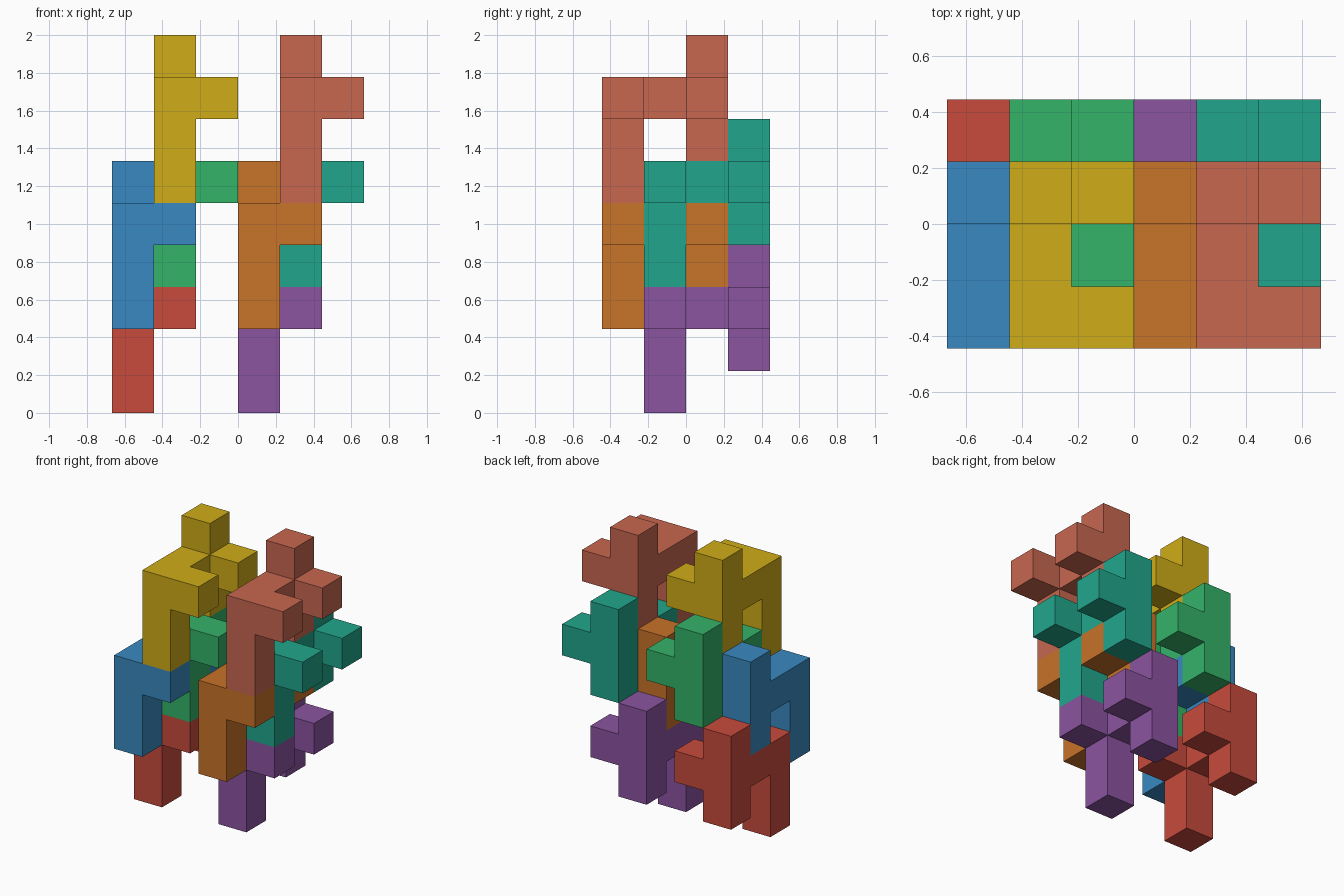
import bpy, bmesh
from math import radians
from mathutils import Vector

if "Cube" in bpy.data.objects:
    bpy.data.objects.remove(bpy.data.objects["Cube"])

U = 2 / 9  # edge of one cube cell

# Cells of the repeated block: front post, bridge, raised rear post, two side arms
CELLS = ([(0, 0, k) for k in range(3)] + [(0, 1, 2)]
         + [(0, 2, k) for k in (1, 2, 3)] + [(1, 0, 2), (1, 2, 2)])
AXES = [Vector(v) for v in ((1, 0, 0), (0, 1, 0), (0, 0, 1))]


def linear(c):
    c /= 255
    return c / 12.92 if c <= 0.04045 else ((c + 0.055) / 1.055) ** 2.4


def block(name, offset, rgb):
    bm = bmesh.new()
    # outer skin: one quad for each cell side without a neighbour
    for cell in CELLS:
        centre = Vector(cell) + Vector((0.5, 0.5, 0.5))
        for i in range(3):
            for s in (1, -1):
                n = AXES[i] * s
                if tuple(int(a) for a in Vector(cell) + n) in CELLS:
                    continue
                u, v = AXES[(i + 1) % 3], AXES[(i + 2) % 3] * s
                quad = [centre + (n + u * a + v * b) / 2
                        for a, b in ((-1, -1), (1, -1), (1, 1), (-1, 1))]
                bm.faces.new([bm.verts.new((p + Vector(offset)) * U) for p in quad])
    bmesh.ops.remove_doubles(bm, verts=bm.verts, dist=1e-4)
    # merge coplanar quads into large flat faces
    bmesh.ops.dissolve_limit(bm, angle_limit=radians(1), verts=bm.verts, edges=bm.edges)
    bmesh.ops.recalc_face_normals(bm, faces=bm.faces)
    mesh = bpy.data.meshes.new(name)
    bm.to_mesh(mesh)
    bm.free()
    mat = bpy.data.materials.new(name + "_colour")
    mat.diffuse_color = (*[linear(c) for c in rgb], 1)
    mat.use_nodes = True
    mat.node_tree.nodes["Principled BSDF"].inputs["Base Color"].default_value = mat.diffuse_color
    mesh.materials.append(mat)
    bpy.context.collection.objects.link(bpy.data.objects.new(name, mesh))


# Interlocking levels, repeated in a left and a right stack
LEVELS = [("bottom_rear", (0, -1, 0), (200, 75, 60), (139, 84, 160)),
          ("lower_front", (0, -2, 2), (57, 137, 193), (200, 115, 41)),
          ("upper_rear", (1, -1, 3), (52, 179, 105), (33, 166, 140)),
          ("top_front", (1, -2, 5), (207, 172, 24), (200, 103, 80))]
for name, (x, y, z), left, right in LEVELS:
    block("left_block_" + name, (x - 3, y, z), left)
    block("right_block_" + name, (x, y, z), right)
